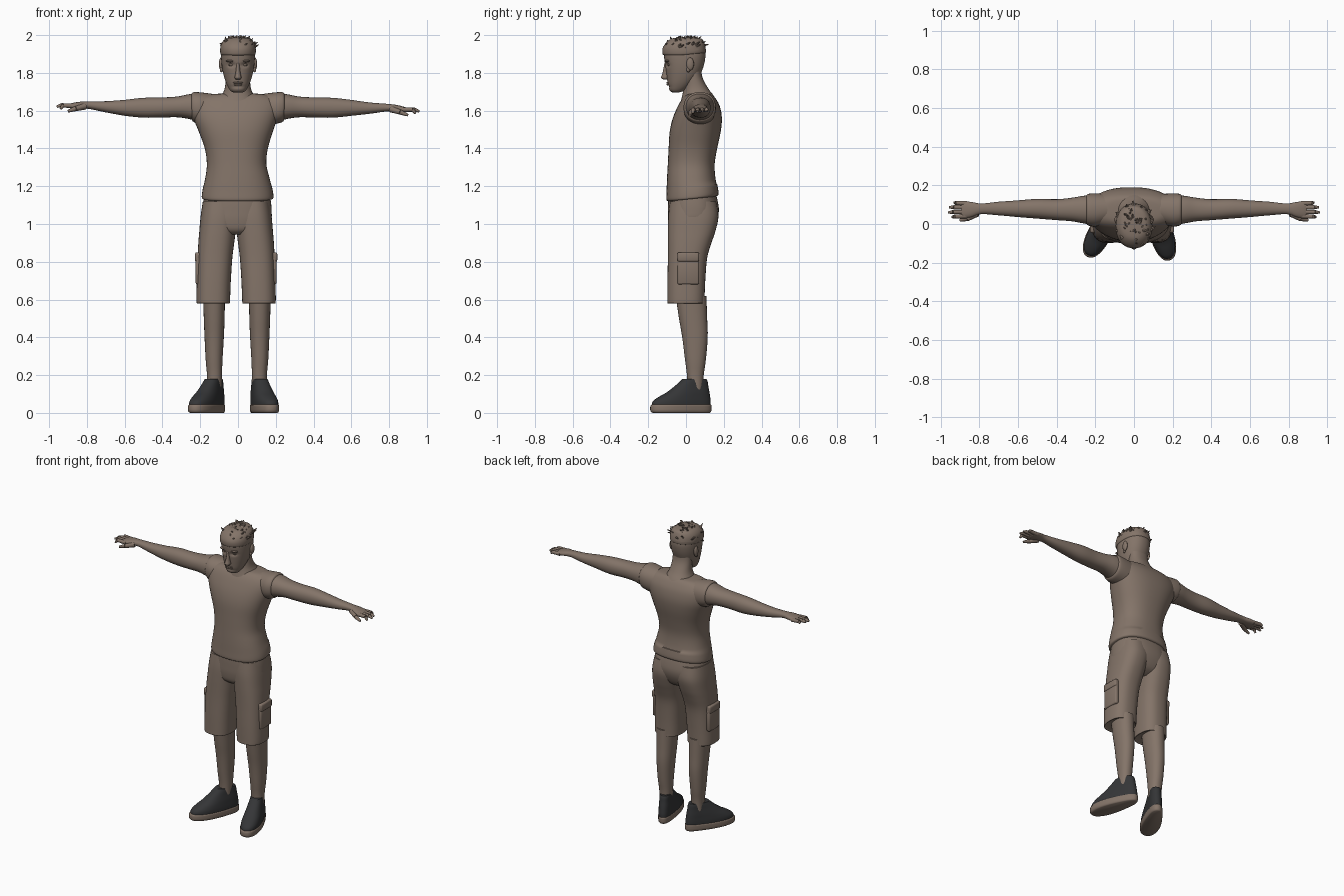
import bpy, bmesh, math, random
from mathutils import Vector, Matrix

random.seed(4)


def material(name, rgb):
    m = bpy.data.materials.new(name)
    m.diffuse_color = (*rgb, 1)
    return m


BROWN = material("warm brown", (0.23, 0.175, 0.14))
DARK = material("charcoal", (0.035, 0.036, 0.038))


def finish(name, bm, mat, angle=50):
    bmesh.ops.recalc_face_normals(bm, faces=bm.faces[:])
    me = bpy.data.meshes.new(name)
    bm.to_mesh(me)
    bm.free()
    me.materials.append(mat)
    ob = bpy.data.objects.new(name, me)
    bpy.context.collection.objects.link(ob)
    bpy.ops.object.select_all(action='DESELECT')
    ob.select_set(True)
    bpy.context.view_layer.objects.active = ob
    bpy.ops.object.shade_smooth_by_angle(angle=math.radians(angle))
    return ob


def spline(rows, steps):
    for i in range(len(rows) - 1):
        q = (rows[max(i - 1, 0)], rows[i], rows[i + 1], rows[min(i + 2, len(rows) - 1)])
        for s in range(steps):
            t = s / steps
            yield [.5 * (2*b + (c - a)*t + (2*a - 5*b + 4*c - d)*t*t + (3*b - a - 3*c + d)*t**3)
                   for a, b, c, d in zip(*q)]
    yield rows[-1]


def loft(name, rows, mat=BROWN, axis='z', power=2.2, n=36, steps=4, warp=None, angle=50):
    """Rows are (station, low a, high a, low b, high b); rounded rings are skinned along the axis."""
    bm = bmesh.new()
    rings = []
    for t, a0, a1, b0, b1 in spline(rows, steps):
        ring = []
        for k in range(n):
            c, s = math.cos(2*math.pi*k/n), math.sin(2*math.pi*k/n)
            a = (a0 + a1)/2 + (a1 - a0)/2*math.copysign(abs(c)**(2/power), c)
            b = (b0 + b1)/2 + (b1 - b0)/2*math.copysign(abs(s)**(2/power), s)
            p = Vector((a, b, t) if axis == 'z' else (t, a, b))
            ring.append(bm.verts.new(warp(p) if warp else p))
        rings.append(ring)
    for r, q in zip(rings, rings[1:]):
        for k in range(n):
            bm.faces.new((r[k], r[(k+1) % n], q[(k+1) % n], q[k]))
    bm.faces.new(rings[0][::-1])
    bm.faces.new(rings[-1])
    return finish(name, bm, mat, angle)


def taper(bm, p0, p1, r0, r1, sides=10, flat=1):
    p0, p1 = Vector(p0), Vector(p1)
    d = p1 - p0
    mat = (Matrix.Translation((p0 + p1)/2) @ d.to_track_quat('Z', 'Y').to_matrix().to_4x4()
           @ Matrix.Diagonal((1, flat, 1, 1)))
    bmesh.ops.create_cone(bm, cap_ends=True, segments=sides, radius1=r0, radius2=r1,
                          depth=d.length, matrix=mat)


def ball(bm, p, size):
    bmesh.ops.create_uvsphere(bm, u_segments=16, v_segments=10, radius=1,
                              matrix=Matrix.Translation(p) @ Matrix.Diagonal((*size, 1)))


# Sleeveless shirt with a hem that dips at the front
def shirt_warp(p):
    if p.z < 1.2:
        p.z += p.y * .1
    return p


loft("shirt", [(1.13, -.185, .182, -.095, .16), (1.14, -.192, .188, -.104, .172),
               (1.18, -.187, .183, -.103, .168), (1.25, -.172, .165, -.1, .155),
               (1.32, -.165, .15, -.096, .152), (1.40, -.176, .158, -.092, .165),
               (1.49, -.208, .185, -.086, .184), (1.56, -.236, .208, -.07, .19),
               (1.62, -.245, .222, -.045, .18), (1.66, -.225, .205, -.022, .16),
               (1.683, -.17, .16, 0, .14), (1.69, -.1, .1, .02, .12)],
     power=2.35, n=48, warp=shirt_warp)

# Neck with sloping back muscles
loft("neck", [(1.58, -.15, .14, -.045, .183), (1.64, -.12, .115, -.03, .168),
              (1.68, -.088, .085, -.02, .146), (1.72, -.07, .068, -.012, .116),
              (1.78, -.065, .063, -.005, .086), (1.85, -.064, .062, 0, .08)], n=32)


# Head with hollowed eye sockets
def head_warp(p):
    if p.y < 0:
        for sx in (-1, 1):
            p.y += .012 * math.exp(-((p.x - sx*.036)/.018)**2 - ((p.z - 1.842)/.011)**2)
        p.y += .005 * math.exp(-(p.x/.03)**2 - ((p.z - 1.727)/.007)**2)
    return p


loft("head", [(1.697, -.025, .025, -.072, -.035), (1.708, -.042, .042, -.087, -.005),
              (1.74, -.06, .06, -.096, .035), (1.78, -.074, .074, -.102, .07),
              (1.82, -.083, .083, -.107, .088), (1.86, -.088, .088, -.113, .099),
              (1.90, -.089, .089, -.116, .103), (1.94, -.083, .083, -.105, .095),
              (1.965, -.06, .06, -.08, .075), (1.975, -.02, .02, -.03, .03)],
     n=56, steps=7, warp=head_warp)

# Nose, lips, eyes, brows and ears
loft("nose", [(1.765, -.011, .011, -.12, -.09), (1.775, -.018, .018, -.132, -.08),
              (1.80, -.013, .013, -.124, -.08), (1.855, -.008, .008, -.113, -.08)], n=16)
bm = bmesh.new()
ball(bm, (0, -.093, 1.748), (.026, .011, .006))
ball(bm, (0, -.092, 1.738), (.022, .011, .006))
for s in (-1, 1):
    ball(bm, (s*.036, -.086, 1.842), (.015, .012, .007))
    ball(bm, (s*.038, -.098, 1.863), (.026, .014, .007))
finish("face_features", bm, BROWN)
bm = bmesh.new()
for s in (-1, 1):
    ball(bm, (s*.09, .022, 1.847), (.011, .02, .034))
    ball(bm, (s*.088, .012, 1.818), (.008, .01, .015))
finish("ears", bm, BROWN)

# Hair cap and swept locks
loft("hair_cap", [(1.893, -.085, .085, -.116, .1), (1.9, -.093, .093, -.124, .106),
                  (1.93, -.094, .094, -.124, .104), (1.96, -.086, .086, -.105, .096),
                  (1.982, -.062, .062, -.075, .08), (1.988, -.02, .02, -.03, .03)],
     n=40, warp=lambda p: p + Vector((0, 0, .012*max(0, (p.y + .02)/.12) if p.z < 1.92 else 0)))
bm = bmesh.new()
for i in range(70):
    a, e = random.uniform(0, 2*math.pi), random.uniform(.15, 1.35)
    nrm = Vector((math.cos(a)*math.cos(e), math.sin(a)*math.cos(e), math.sin(e)))
    root = Vector((nrm.x*.083, -.01 + nrm.y*.1, 1.92 + nrm.z*.058))
    tip = root + nrm*.014 + Vector((random.uniform(-.02, .02), random.uniform(-.01, .03),
                                    random.uniform(0, .018)))
    tip.z = min(tip.z, 1.997)
    taper(bm, root, tip, .015, .003, 5, .6)
taper(bm, (-.06, -.06, 1.96), (-.068, -.085, 1.993), .014, .001, 5, .5)
taper(bm, (.01, 0, 1.97), (.015, .01, 2.0), .016, .002, 5, .5)
finish("hair_locks", bm, BROWN, 30)

# Arms, sleeve edges, fingers and thumbs
ARM = [(.10, .0, .15, 1.53, 1.685), (.20, -.005, .15, 1.54, 1.692), (.26, .003, .146, 1.556, 1.687),
       (.32, .014, .136, 1.565, 1.675), (.40, .02, .128, 1.564, 1.67), (.50, .028, .13, 1.563, 1.668),
       (.60, .036, .122, 1.573, 1.657), (.70, .045, .115, 1.586, 1.645), (.79, .051, .106, 1.6, 1.64),
       (.84, .036, .114, 1.599, 1.635), (.88, .031, .116, 1.597, 1.626), (.895, .04, .105, 1.602, 1.62)]
SLEEVE = [(.14, .0, .155, 1.52, 1.69), (.20, -.013, .158, 1.53, 1.697), (.235, -.008, .156, 1.54, 1.698),
          (.245, .0, .15, 1.555, 1.69)]
for side, s in (("left", -1), ("right", 1)):
    def lift(p, s=s):
        bend = max(0, p.x - .6)
        return Vector((s*p.x, p.y, p.z + (.05 if s < 0 else -.02)*bend))
    loft(side + "_arm", ARM, axis='x', n=28, warp=lift)
    loft(side + "_sleeve", SLEEVE, axis='x', n=32, warp=lift)
    bm = bmesh.new()
    for y, y2, x2, z2 in ((.041, .036, .94, 1.592), (.063, .06, .96, 1.603),
                          (.086, .087, .955, 1.606), (.106, .111, .93, 1.603)):
        mid = ((.89 + x2)/2 + .01, (y + y2)/2, 1.612)
        for p, q, r0, r1 in (((.865, y, 1.611), mid, .0125, .011), (mid, (x2, y2, z2), .011, .006)):
            taper(bm, lift(Vector(p)), lift(Vector(q)), r0, r1)
    thumb = [lift(Vector(p)) for p in ((.81, .055, 1.613), (.86, .027, 1.597), (.90, .02, 1.582))]
    taper(bm, thumb[0], thumb[1], .018, .013)
    taper(bm, thumb[1], thumb[2], .013, .007)
    finish(side + "_fingers", bm, BROWN)

# Shorts: seat, two legs, cargo pockets
loft("shorts_seat", [(.945, -.09, .07, -.06, .09), (.97, -.16, .14, -.085, .135),
                     (1.02, -.19, .175, -.094, .163), (1.07, -.188, .178, -.095, .174),
                     (1.12, -.183, .174, -.094, .168), (1.17, -.175, .165, -.09, .155)],
     power=2.4, n=48)
LEG = [(.585, .04, .2, -.085, .085), (.58, .034, .207, -.097, .097), (.6, .032, .21, -.098, .098),
       (.7, .028, .208, -.098, .102), (.82, .02, .204, -.096, .112), (.9, .01, .2, -.096, .135),
       (.96, .002, .195, -.096, .155), (1.04, -.01, .188, -.094, .172), (1.12, -.01, .176, -.085, .16)]
# Lower legs, thick at the calf
CALF = [(.12, .085, .16, .008, .09), (.2, .082, .161, .005, .094), (.28, .079, .168, -.005, .105),
        (.4, .072, .174, -.02, .115), (.5, .068, .178, -.037, .112), (.62, .066, .182, -.055, .108)]
for side, s in (("left", -1), ("right", 1)):
    def place(p, s=s):
        return Vector((-.01 + s*p.x, p.y, p.z))
    loft(side + "_shorts_leg", LEG, power=2.5, warp=place)
    loft(side + "_lower_leg", CALF, n=28,
         warp=lambda p, s=s: Vector((s*p.x - (.003 if s < 0 else .008), p.y, p.z)))
    bm = bmesh.new()
    for z, h, d in ((.755, .15, .028), (.825, .05, .036)):
        m = Matrix.Translation((-.01 + s*.2, .012, z)) @ Matrix.Diagonal((d, .115, h, 1))
        bmesh.ops.create_cube(bm, size=1, matrix=m)
    bmesh.ops.bevel(bm, geom=bm.edges[:], offset=.009, segments=2, affect='EDGES', profile=.5)
    finish(side + "_cargo_pocket", bm, BROWN)

# Shoes: dark uppers on brown soles, turned outwards
UPPER = [(.03, -.057, .057, -.24, .082), (.06, -.058, .058, -.234, .083), (.085, -.056, .056, -.2, .08),
         (.11, -.053, .053, -.155, .076), (.14, -.048, .048, -.115, .07), (.165, -.045, .045, -.085, .066),
         (.18, -.042, .042, -.07, .06)]
SOLE = [(0, -.052, .052, -.235, .078), (.008, -.06, .06, -.247, .086), (.03, -.061, .061, -.248, .087),
        (.042, -.06, .06, -.244, .086), (.046, -.05, .05, -.23, .075)]
for side, x, turn in (("left", -.125, -28), ("right", .112, 17)):
    def shoe(p, x=x, turn=turn):
        p = p.copy()
        f = min(1, max(0, -p.y/.22))
        p.x *= .82 + .5*f - .28*f*f
        return Matrix.Rotation(math.radians(turn), 3, 'Z') @ p + Vector((x, .05, 0))
    loft(side + "_shoe_upper", UPPER, DARK, power=2.4, warp=shoe)
    loft(side + "_shoe_sole", SOLE, BROWN, power=2.4, steps=2, warp=shoe)
